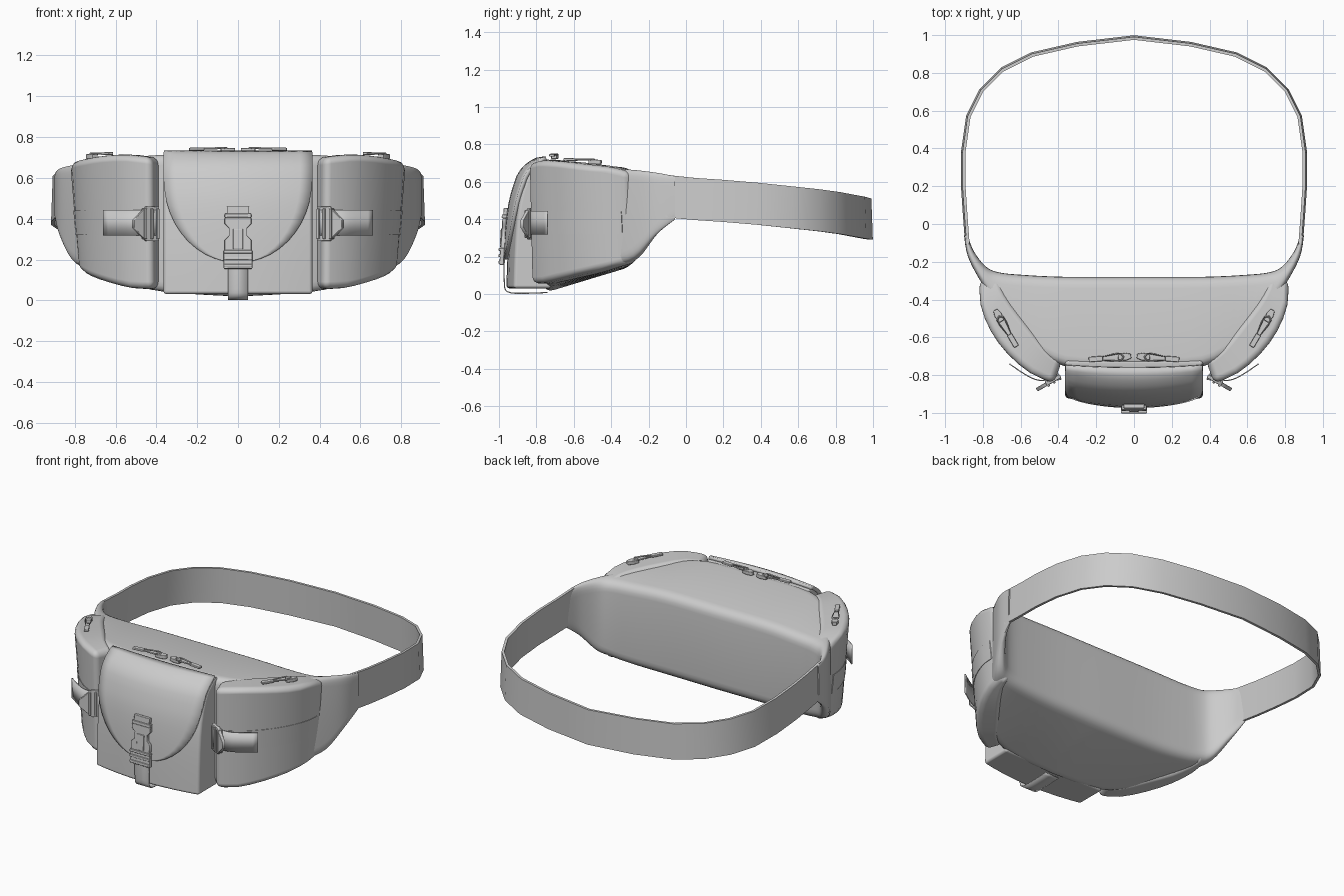
import bpy, bmesh, math
from mathutils import Vector

if "Cube" in bpy.data.objects:
    bpy.data.objects.remove(bpy.data.objects["Cube"], do_unlink=True)

fabric = bpy.data.materials.new("grey fabric")
fabric.use_nodes = True
GREY = (0.6, 0.6, 0.6, 1)
fabric.diffuse_color = GREY
fabric.node_tree.nodes["Principled BSDF"].inputs["Base Color"].default_value = GREY


def make(name, verts, faces, mirror=False, bevel=0, segs=4, thick=0):
    me = bpy.data.meshes.new(name)
    me.from_pydata([tuple(v) for v in verts], [], faces)
    bm = bmesh.new()
    bm.from_mesh(me)
    bmesh.ops.recalc_face_normals(bm, faces=bm.faces)
    for f in bm.faces:
        f.smooth = True
    bm.to_mesh(me)
    bm.free()
    me.materials.append(fabric)
    ob = bpy.data.objects.new(name, me)
    bpy.context.scene.collection.objects.link(ob)
    if mirror:
        m = ob.modifiers.new("mirror", 'MIRROR')
        m.use_clip = True
    if thick:
        s = ob.modifiers.new("thickness", 'SOLIDIFY')
        s.thickness, s.offset = thick, 0
    if bevel:
        b = ob.modifiers.new("bevel", 'BEVEL')
        b.width, b.segments = bevel, segs
        b.limit_method, b.angle_limit = 'ANGLE', math.radians(50)
        b.harden_normals = True
    else:
        me.set_sharp_from_angle(angle=math.radians(40))
    return ob


def spline(rows, n):
    """Catmull-Rom through rows of numbers, n steps per span."""
    rows = [Vector(r) for r in rows]
    out = []
    for i in range(len(rows) - 1):
        a, b, c, d = rows[max(i - 1, 0)], rows[i], rows[i + 1], rows[min(i + 2, len(rows) - 1)]
        for k in range(n):
            t = k / n
            out.append(b + (c - a) * t / 2 + (2 * a - 5 * b + 4 * c - d) * t**2 / 2
                       + (3 * b - a - 3 * c + d) * t**3 / 2)
    return out + [rows[-1]]


def loft(name, rings, caps=(True, True), **kw):
    n = len(rings[0])
    verts = [p for r in rings for p in r]
    faces = [(i * n + j, i * n + (j + 1) % n, (i + 1) * n + (j + 1) % n, (i + 1) * n + j)
             for i in range(len(rings) - 1) for j in range(n)]
    if caps[0]:
        faces.append(tuple(range(n)))
    if caps[1]:
        faces.append(tuple(range(len(verts) - n, len(verts))))
    return make(name, verts, faces, **kw)


def rounded(corners, radius, steps=5):
    ring = []
    for i, c in enumerate(corners):
        arms = [corners[i - 1] - c, corners[(i + 1) % len(corners)] - c]
        a, b = [c + v.normalized() * min(radius, v.length * 0.45) for v in arms]
        for k in range(steps + 1):
            t = k / steps
            ring.append(a * (1 - t)**2 + c * 2 * t * (1 - t) + b * t**2)
    return ring


def prism(name, outline, depth, origin, u=(1, 0, 0), v=(0, 0, 1), bevel=0.004, mirror=False):
    """Extrude an outline drawn in the u, v plane, centred on the plane."""
    u, v = Vector(u).normalized(), Vector(v).normalized()
    w = u.cross(v) * depth / 2
    rings = [[Vector(origin) + u * a + v * b + w * s for a, b in outline] for s in (-1, 1)]
    return loft(name, rings, mirror=mirror, bevel=bevel, segs=2)


def rect(x0, x1, y0, y1):
    return [(x0, y0), (x1, y0), (x1, y1), (x0, y1)]


# Main body: back and front edges joined by rounded sections, thinning into the wings
body = spline([  # back x, y, front x, y, bottom back, bottom front, top back, top front
    (0, -.28, 0, -.76, .15, .005, .67, .725),
    (.35, -.28, .36, -.755, .15, .03, .67, .72),
    (.58, -.27, .57, -.63, .155, .08, .66, .70),
    (.72, -.255, .73, -.43, .17, .14, .655, .68),
    (.79, -.22, .82, -.29, .21, .19, .65, .67),
    (.85, -.14, .88, -.17, .33, .31, .645, .65),
    (.88, -.06, .90, -.06, .40, .395, .63, .63)], 4)
rings = []
for xb, yb, xf, yf, bb, bf, tb, tf in body:
    rings.append(rounded([Vector(p) for p in ((xb, yb, bb), (xf, yf, bf), (xf, yf, tf), (xb, yb, tb))], .06))
loft("main_body", rings, caps=(False, True), mirror=True)

# Waist belt
belt = [(.885, -.11, .41, .637), (.897, .05, .395, .62), (.907, .2, .385, .61), (.907, .38, .37, .595),
        (.88, .57, .35, .575), (.81, .71, .335, .56), (.70, .82, .32, .545),
        (.54, .90, .305, .53), (.30, .955, .295, .52), (0, .99, .29, .51)]
rings = []
for i, (x, y, zb, zt) in enumerate(belt):
    a, b = belt[max(i - 1, 0)], belt[min(i + 1, len(belt) - 1)]
    d = Vector((b[0] - a[0], b[1] - a[1], 0)).normalized()
    out = Vector((d.y, -d.x, 0)) if x else Vector((0, 1, 0))
    p = Vector((x, y, 0))
    rings.append([p + out * o + Vector((0, 0, z)) for o, z in
                  ((.009, zb), (.001, zt), (-.015, zt), (-.007, zb))])
loft("waist_belt", rings, caps=(True, False), mirror=True)

# Side pockets: curved slabs following the body
pocket = spline([  # outer x, y, inner x, y, bottom, top
    (.425, -.845, .38, -.72, .055, .70), (.55, -.79, .46, -.66, .06, .715),
    (.67, -.69, .55, -.55, .085, .71), (.76, -.57, .65, -.42, .115, .695),
    (.815, -.43, .70, -.33, .145, .68), (.82, -.30, .72, -.25, .17, .65)], 2)
rings, band = [], []
for i, (ox, oy, ix, iy, zb, zt) in enumerate(pocket):
    o, n = Vector((ox, oy, 0)), Vector((ix, iy, 0))
    low = o.lerp(n, .1 + .3 * i / (len(pocket) - 1))
    rings.append([low + Vector((0, 0, zb)), o + Vector((0, 0, zt)), n + Vector((0, 0, zt - .005)),
                  n + Vector((0, 0, zb))])
    if 0 < i < len(pocket) - 1:
        face, out = lambda z: low.lerp(o, (z - zb) / (zt - zb)), (o - n).normalized()
        band.append([face(z) + out * k + Vector((0, 0, z)) for k, z in
                     ((.004, .32), (.004, .44), (-.01, .44), (-.01, .32))])
loft("side_pocket", rings, mirror=True, bevel=.05)
loft("side_pocket_band", band, mirror=True)


def ribbon(name, path, width, **kw):
    """Thin webbing swept along a path, with width as a vector."""
    w = Vector(width) / 2
    pts = [Vector(p) for p in path]
    verts = [p + w * s for p in pts for s in (-1, 1)]
    faces = [(2 * i, 2 * i + 1, 2 * i + 3, 2 * i + 2) for i in range(len(pts) - 1)]
    return make(name, verts, faces, thick=.006, **kw)


# Side straps and their arrow-shaped buckles
ribbon("side_strap", spline([(.40, -.825, .38), (.50, -.828, .38), (.57, -.80, .38), (.66, -.74, .38)], 3),
       (0, 0, .125), mirror=True)
side = dict(origin=(.45, -.84, .375), u=(.86, -.5, 0), mirror=True)
prism("side_buckle", [(-.07, -.085), (0, -.085), (.075, -.02), (.075, .02), (0, .085), (-.07, .085)], .02, **side)
for k, u in enumerate((-.06, -.025, .01)):
    prism(f"side_buckle_bar_{k + 1}", rect(u - .007, u + .007, -.075, .075), .036, **side)

# Front pocket: a side profile lofted across a gently bowed front
FRONT = [(-.96, .03), (-.955, .2), (-.942, .4), (-.915, .55), (-.865, .66), (-.79, .712), (-.72, .718)]


def bow(x):
    return .04 * (x / .365)**2


profile = spline(FRONT, 2)
rings = []
for x in (0, .1, .2, .29, .365):
    ring = [Vector((x, y + bow(x) * min(1, (-.72 - y) / .1), z)) for y, z in profile]
    rings.append(ring + [Vector((x, -.72, .03))])
loft("front_pocket", rings, caps=(False, True), mirror=True, bevel=.035)


# Front flap: a sheet over the pocket, narrowing to a rounded tongue
def front_y(z):
    for (y0, z0), (y1, z1) in zip(profile, profile[1:]):
        if z0 <= z <= z1:
            return y0 + (y1 - y0) * (z - z0) / (z1 - z0)
    return profile[-1][0]


flap = spline([(.718, .362), (.70, .364), (.65, .364), (.58, .362), (.48, .348), (.38, .31),
               (.29, .245), (.225, .16), (.195, .08), (.185, .03)], 2)
cols = 12
verts = []
for z, half in flap:
    for c in range(cols + 1):
        x = half * (2 * c / cols - 1)
        y = front_y(z)
        verts.append((x, y + bow(x) * min(1, (-.72 - y) / .1) - .008, z + .006 * (z > .6)))
faces = [(r * (cols + 1) + c, r * (cols + 1) + c + 1, (r + 1) * (cols + 1) + c + 1, (r + 1) * (cols + 1) + c)
         for r in range(len(flap) - 1) for c in range(cols)]
make("front_flap", verts, faces, thick=.022)

# Front strap running under the bag, and the release buckle
ribbon("front_strap", spline([(0, -.97, .24), (0, -.972, .08), (0, -.955, .012), (0, -.85, .004), (0, -.74, .008)], 4),
       (.10, 0, 0))
tilt = dict(v=(0, .06, 1))
prism("buckle_socket", rect(-.07, .07, -.045, .045), .022, (0, -.984, .20), **tilt)
for k, z in enumerate((.17, .205, .238)):
    prism(f"buckle_socket_bar_{k + 1}", rect(-.07, .07, -.008, .008), .02, (0, -.992, z), **tilt)
prism("buckle_clip", [(-.065, -.08), (.065, -.08), (.065, -.02), (.045, 0), (.045, .04), (.065, .06),
                      (.065, .09), (-.065, .09), (-.065, .06), (-.045, .04), (-.045, 0), (-.065, -.02)],
      .022, (0, -.976, .315), **tilt)
prism("buckle_tongue", rect(-.025, .025, -.05, .05), .022, (0, -.982, .30), **tilt)
prism("buckle_top", rect(-.055, .055, -.035, .035), .022, (0, -.966, .425), **tilt)
prism("buckle_top_bar", rect(-.065, .065, -.01, .01), .026, (0, -.972, .415), **tilt)


# Zip pulls: slider, teardrop ring and tab, mirrored to both sides
def zip_pull(name, start, direction):
    u = Vector(direction).normalized()
    v = Vector((0, 0, 1)).cross(u).normalized()
    s = Vector(start)
    prism(name + "_slider", [(0, -.012), (.03, -.02), (.07, -.014), (.07, .014), (.03, .02), (0, .012)],
          .024, s, u, v, mirror=True)
    loop = [(.04, 0), (.055, .02), (.09, .018), (.16, .008), (.16, -.008), (.09, -.018), (.055, -.02)]
    centre = s + u * .1 + u.cross(v) * .012
    rings = []
    for a, b in loop + loop[:1]:
        p = s + u * a + v * b + u.cross(v) * .012
        out = (p - centre).normalized() * .005
        up = u.cross(v) * .005
        rings.append([p + out, p + up, p - out, p - up])
    loft(name + "_ring", rings, caps=(False, False), mirror=True)
    prism(name + "_tab", rect(.15, .225, -.014, .014), .014, s + u.cross(v) * .01, u, v, mirror=True)


zip_pull("main_zip_pull", (.015, -.70, .735), (1, -.08, -.02))
zip_pull("side_zip_pull", (.735, -.455, .705), (-.5, -.86, .02))
